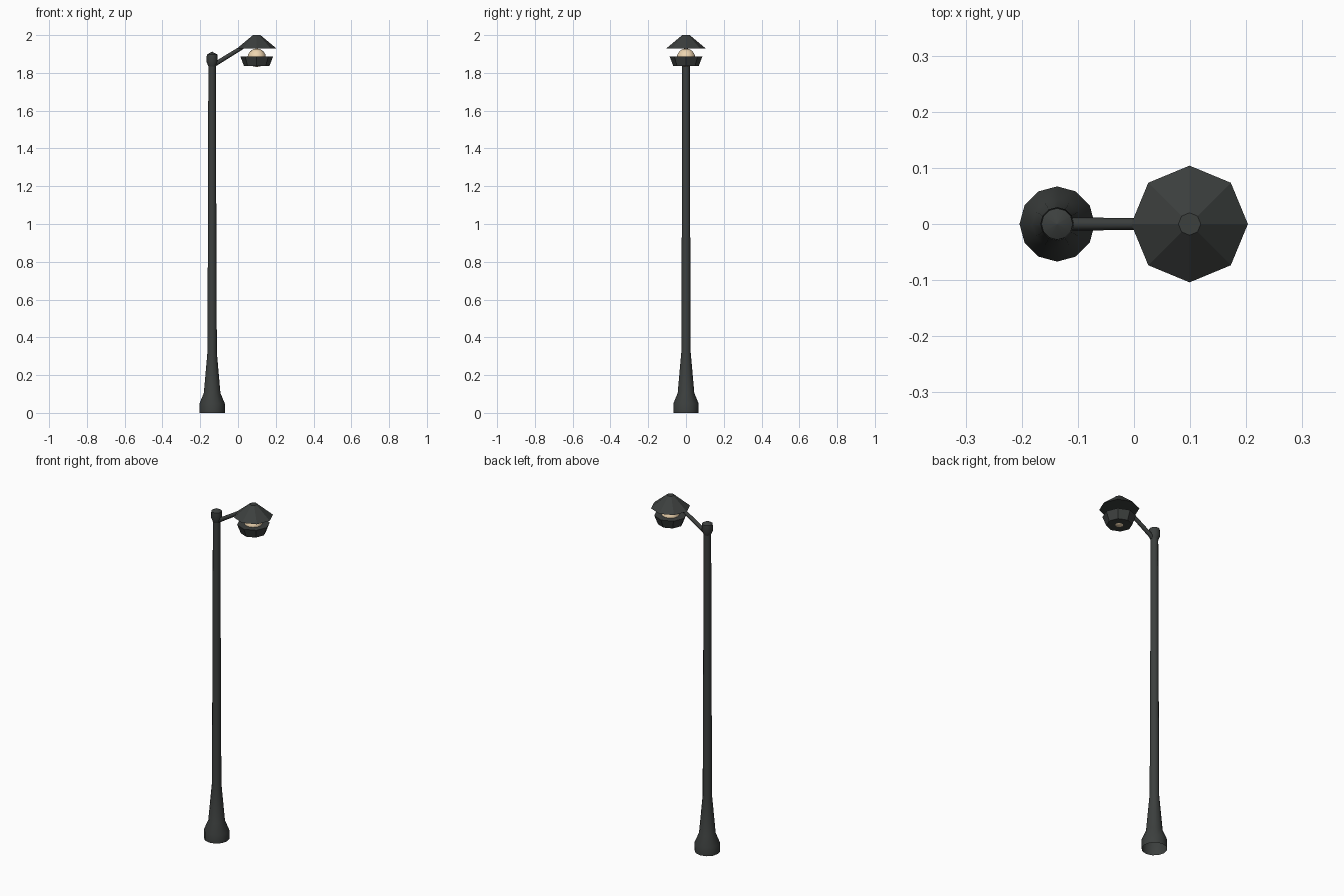
import bpy, bmesh, math
from mathutils import Vector

if "Cube" in bpy.data.objects:
    bpy.data.objects.remove(bpy.data.objects["Cube"])


def material(name, color):
    m = bpy.data.materials.new(name)
    m.diffuse_color = (*color, 1)
    m.use_nodes = True
    m.node_tree.nodes["Principled BSDF"].inputs["Base Color"].default_value = m.diffuse_color
    return m


IRON = material("dark_iron", (0.045, 0.05, 0.048))
GLOW = material("warm_glass", (0.85, 0.66, 0.43))


def finish(ob, mat, angle=None):
    ob.data.materials.append(mat)
    if angle:
        bpy.ops.object.select_all(action='DESELECT')
        ob.select_set(True)
        bpy.context.view_layer.objects.active = ob
        bpy.ops.object.shade_smooth_by_angle(angle=math.radians(angle))
    return ob


def lathe(name, profile, x, sides, mat, cap_bottom=True, angle=None):
    """Turn (radius, z) pairs into a faceted upright solid."""
    bm = bmesh.new()
    rings = [[bm.verts.new((x + r * math.cos(math.tau * i / sides),
                            r * math.sin(math.tau * i / sides), z))
              for i in range(sides)] for r, z in profile]
    for a, b in zip(rings, rings[1:]):
        for i in range(sides):
            j = (i + 1) % sides
            bm.faces.new((a[i], a[j], b[j], b[i]))
    if cap_bottom:
        bm.faces.new(rings[0][::-1])
    bm.faces.new(rings[-1])
    mesh = bpy.data.meshes.new(name)
    bm.to_mesh(mesh)
    bm.free()
    ob = bpy.data.objects.new(name, mesh)
    bpy.context.collection.objects.link(ob)
    return finish(ob, mat, angle)


POLE_X, LAMP_X = -0.137, 0.099

# Flared base and slim shaft, open underneath
lathe("pole", [(0.067, 0), (0.067, 0.05), (0.044, 0.105), (0.025, 0.32),
               (0.022, 1.05), (0.020, 1.85)],
      POLE_X, 12, IRON, cap_bottom=False, angle=40)

# Cap with a low pointed top
lathe("pole_cap", [(0.020, 1.835), (0.030, 1.86), (0.028, 1.897), (0.001, 1.912)],
      POLE_X, 12, IRON, angle=40)

# Slanted arm from the pole into the roof
start, end = Vector((POLE_X, 0, 1.837)), Vector((0.055, 0, 1.955))
bpy.ops.mesh.primitive_cone_add(vertices=8, radius1=0.012, radius2=0.010,
                                depth=(end - start).length,
                                location=(start + end) / 2,
                                rotation=(end - start).to_track_quat('Z', 'Y').to_euler())
arm = bpy.context.object
arm.name = "arm"
finish(arm, IRON, 50)

# Eight-sided lantern roof and lower bowl
lathe("lantern_roof", [(0.104, 1.93), (0.020, 2.0)], LAMP_X, 8, IRON)
lathe("lantern_bowl", [(0.067, 1.836), (0.087, 1.887)], LAMP_X, 8, IRON)

# Glass globe between them, poking through the bowl floor
bpy.ops.mesh.primitive_uv_sphere_add(segments=12, ring_count=8, radius=0.049,
                                     location=(LAMP_X, 0, 1.88))
globe = bpy.context.object
globe.name = "globe"
finish(globe, GLOW, 60)
